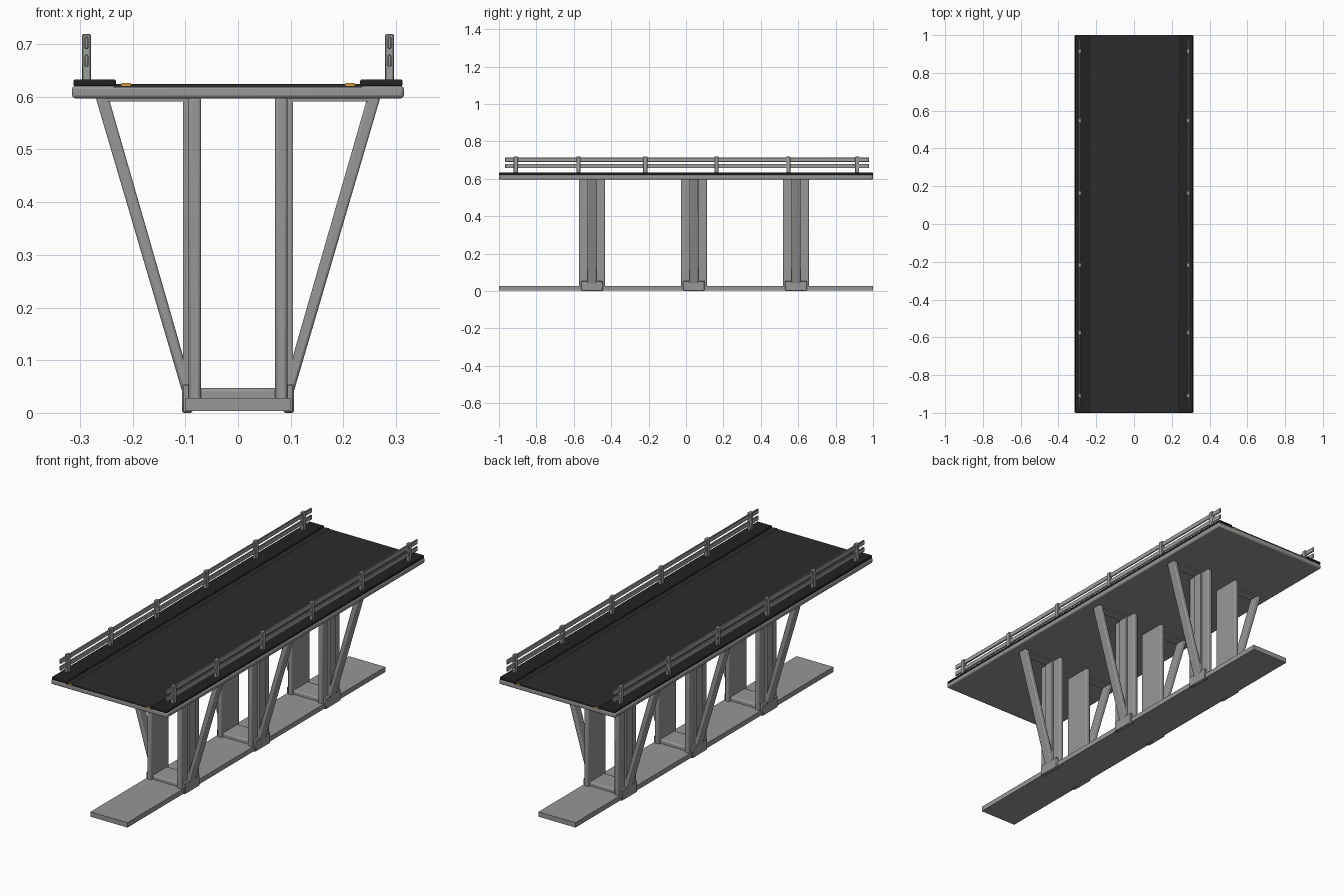
import bpy, math
from mathutils import Matrix, Vector

if "Cube" in bpy.data.objects:
    bpy.data.objects.remove(bpy.data.objects["Cube"])


def material(name, rgb):
    m = bpy.data.materials.new(name)
    m.diffuse_color = (*rgb, 1)
    m.use_nodes = True
    m.node_tree.nodes["Principled BSDF"].inputs["Base Color"].default_value = m.diffuse_color
    return m


CONCRETE = material("concrete grey", (0.31, 0.31, 0.30))
RAIL = material("rail grey", (0.34, 0.35, 0.335))
ASPHALT = material("asphalt", (0.025, 0.025, 0.025))
KERB = material("kerb black", (0.016, 0.016, 0.016))
ORANGE = material("line orange", (0.75, 0.33, 0.04))


def box(name, lo, hi, mat, bevel=0, segments=2):
    """Axis-aligned box between two corners, optionally with rounded edges."""
    lo, hi = Vector(lo), Vector(hi)
    lo, hi = (Vector(map(min, lo, hi)), Vector(map(max, lo, hi)))
    bpy.ops.mesh.primitive_cube_add(size=1)
    ob = bpy.context.object
    ob.name = name
    size, mid = hi - lo, (lo + hi) / 2
    ob.data.transform(Matrix.Diagonal((*size, 1)))
    ob.location = mid
    ob.data.materials.append(mat)
    if bevel:
        mod = ob.modifiers.new("rounding", 'BEVEL')
        mod.width, mod.segments = bevel, segments
        bpy.ops.object.shade_smooth_by_angle(angle=math.radians(40))
    return ob


def prism(name, profile, y0, y1, mat, bevel=0):
    """Extrude an x-z outline along y."""
    n = len(profile)
    verts = [(x, y, z) for y in (y0, y1) for x, z in profile]
    faces = [tuple(range(n)), tuple(range(2 * n - 1, n - 1, -1))]
    faces += [(i, i + n, (i + 1) % n + n, (i + 1) % n) for i in range(n)]
    me = bpy.data.meshes.new(name)
    me.from_pydata(verts, [], faces)
    ob = bpy.data.objects.new(name, me)
    bpy.context.collection.objects.link(ob)
    me.materials.append(mat)
    bpy.ops.object.select_all(action='DESELECT')
    bpy.context.view_layer.objects.active = ob
    ob.select_set(True)
    bpy.ops.object.mode_set(mode='EDIT')
    bpy.ops.mesh.select_all(action='SELECT')
    bpy.ops.mesh.normals_make_consistent(inside=False)
    bpy.ops.object.mode_set(mode='OBJECT')
    if bevel:
        mod = ob.modifiers.new("rounding", 'BEVEL')
        mod.width, mod.segments = bevel, 2
        bpy.ops.object.shade_smooth_by_angle(angle=math.radians(40))
    return ob


# Deck slab, road surface and ground beam
box("deck_slab", (-0.315, -1, 0.597), (0.315, 1, 0.621), CONCRETE, 0.006)
box("road_surface", (-0.235, -0.999, 0.615), (0.235, 0.999, 0.6245), ASPHALT)
box("base_beam", (-0.1, -1, 0.004), (0.1, 1, 0.028), CONCRETE)

for s, side in ((-1, "left"), (1, "right")):
    # Kerb, and the raised road line with orange edges
    box(side + "_kerb", (s * 0.232, -1, 0.62), (s * 0.312, 1, 0.633), KERB, 0.003)
    line = box(side + "_road_line", (s * 0.204, -0.9995, 0.62),
               (s * 0.221, 0.9995, 0.6265), ORANGE)
    line.data.materials.append(ASPHALT)
    for f in line.data.polygons:
        f.material_index = 1 if abs(f.normal.z) > 0.5 else 0

    # Guard rail: two long rails on six posts
    for z0, z1, row in ((0.657, 0.680, "lower"), (0.691, 0.714, "upper")):
        box(f"{side}_{row}_rail", (s * 0.2835, -0.968, z0),
            (s * 0.2915, 0.979, z1), RAIL, 0.002, 1)
    for y in (-0.91, -0.575, -0.218, 0.163, 0.547, 0.915):
        box(side + "_rail_post", (s * 0.279, y - 0.011, 0.625),
            (s * 0.296, y + 0.011, 0.719), RAIL, 0.002, 1)

# Three piers
for y in (-0.503, 0.042, 0.588):
    # Cross bar between the walls at the foot
    box("pier_cross_bar", (-0.075, y - 0.058, 0.02), (0.075, y + 0.058, 0.047),
        CONCRETE, 0.006)
    for s, side in ((-1, "left"), (1, "right")):
        box(side + "_pier_wall", (s * 0.070, y - 0.07, 0.004),
            (s * 0.094, y + 0.07, 0.6), CONCRETE, 0.006)
        box(side + "_pier_rib", (s * 0.09, y - 0.024, 0.004),
            (s * 0.104, y + 0.024, 0.6), CONCRETE)
        # Thin plate under the deck joining wall and brace
        box(side + "_head_plate", (s * 0.09, y - 0.024, 0.591),
            (s * 0.25, y + 0.024, 0.599), CONCRETE)
        # Sloping brace
        prism(side + "_brace", [(s * 0.079, 0.02), (s * 0.1, 0.02),
                                (s * 0.2705, 0.6), (s * 0.246, 0.6)],
              y - 0.024, y + 0.024, CONCRETE, 0.005)
        # Foot bracket clamped around the brace
        box(side + "_foot_bracket", (s * 0.086, y - 0.058, 0.0),
            (s * 0.106, y + 0.058, 0.055), CONCRETE, 0.003, 1)
